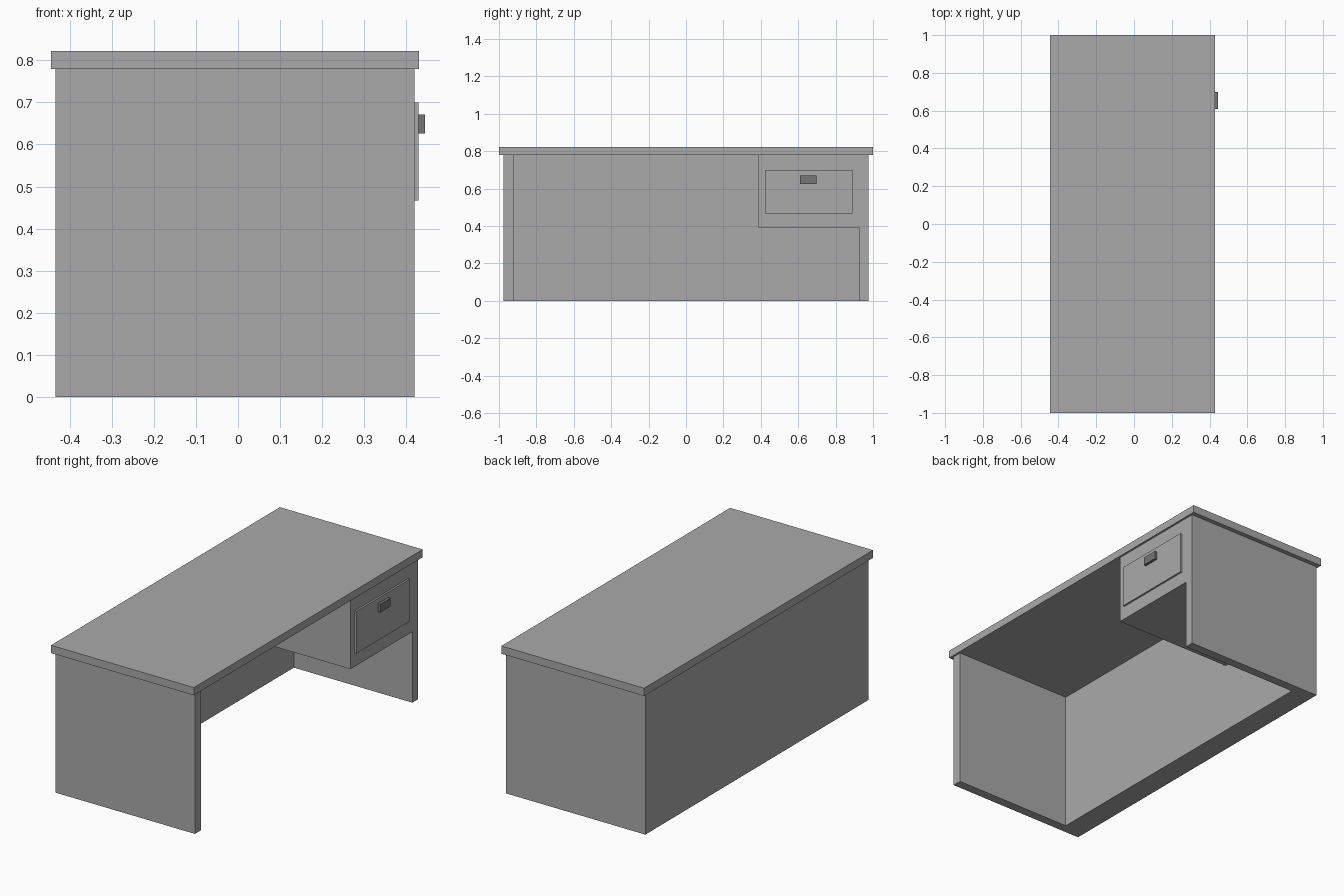
import bpy, bmesh

if "Cube" in bpy.data.objects:
    bpy.data.objects.remove(bpy.data.objects["Cube"])


def material(name, grey):
    mat = bpy.data.materials.new(name)
    mat.diffuse_color = (grey, grey, grey, 1)
    mat.use_nodes = True
    mat.node_tree.nodes["Principled BSDF"].inputs["Base Color"].default_value = mat.diffuse_color
    return mat


body_grey = material("body_grey", 0.4)
handle_grey = material("handle_grey", 0.18)


def prism(name, profile, x0, x1, mat):
    """Extrude a (y, z) profile along x."""
    bm = bmesh.new()
    face = bm.faces.new([bm.verts.new((x0, y, z)) for y, z in profile])
    ext = bmesh.ops.extrude_face_region(bm, geom=[face])
    verts = [g for g in ext["geom"] if isinstance(g, bmesh.types.BMVert)]
    bmesh.ops.translate(bm, vec=(x1 - x0, 0, 0), verts=verts)
    bmesh.ops.recalc_face_normals(bm, faces=bm.faces[:])
    mesh = bpy.data.meshes.new(name)
    bm.to_mesh(mesh)
    bm.free()
    mesh.materials.append(mat)
    obj = bpy.data.objects.new(name, mesh)
    bpy.context.collection.objects.link(obj)
    return obj


def box(name, x, y, z, mat=body_grey):
    profile = [(y[0], z[0]), (y[1], z[0]), (y[1], z[1]), (y[0], z[1])]
    return prism(name, profile, x[0], x[1], mat)


# Carcass: solid block with the knee space cut out around the drawer box
carcass = box("carcass", (-0.434, 0.419), (-0.975, 0.975), (0, 0.779))
knee_space = prism("knee_space_cutter",
                   [(-0.923, -0.1), (0.925, -0.1), (0.925, 0.392),
                    (0.385, 0.392), (0.385, 0.9), (-0.923, 0.9)],
                   -0.306, 0.6, body_grey)
knee_space.hide_render = True
cut = carcass.modifiers.new("knee_space", 'BOOLEAN')
cut.operation = 'DIFFERENCE'
cut.solver = 'EXACT'
cut.object = knee_space
bpy.context.view_layer.objects.active = carcass
bpy.ops.object.modifier_apply(modifier=cut.name)
bpy.data.objects.remove(knee_space)

# Overhanging table top
box("table_top", (-0.444, 0.43), (-1, 1), (0.779, 0.822))

# Drawer front and its darker pull
box("drawer_front", (0.419, 0.429), (0.422, 0.89), (0.467, 0.70))
box("drawer_handle", (0.429, 0.444), (0.61, 0.699), (0.626, 0.671), handle_grey)
